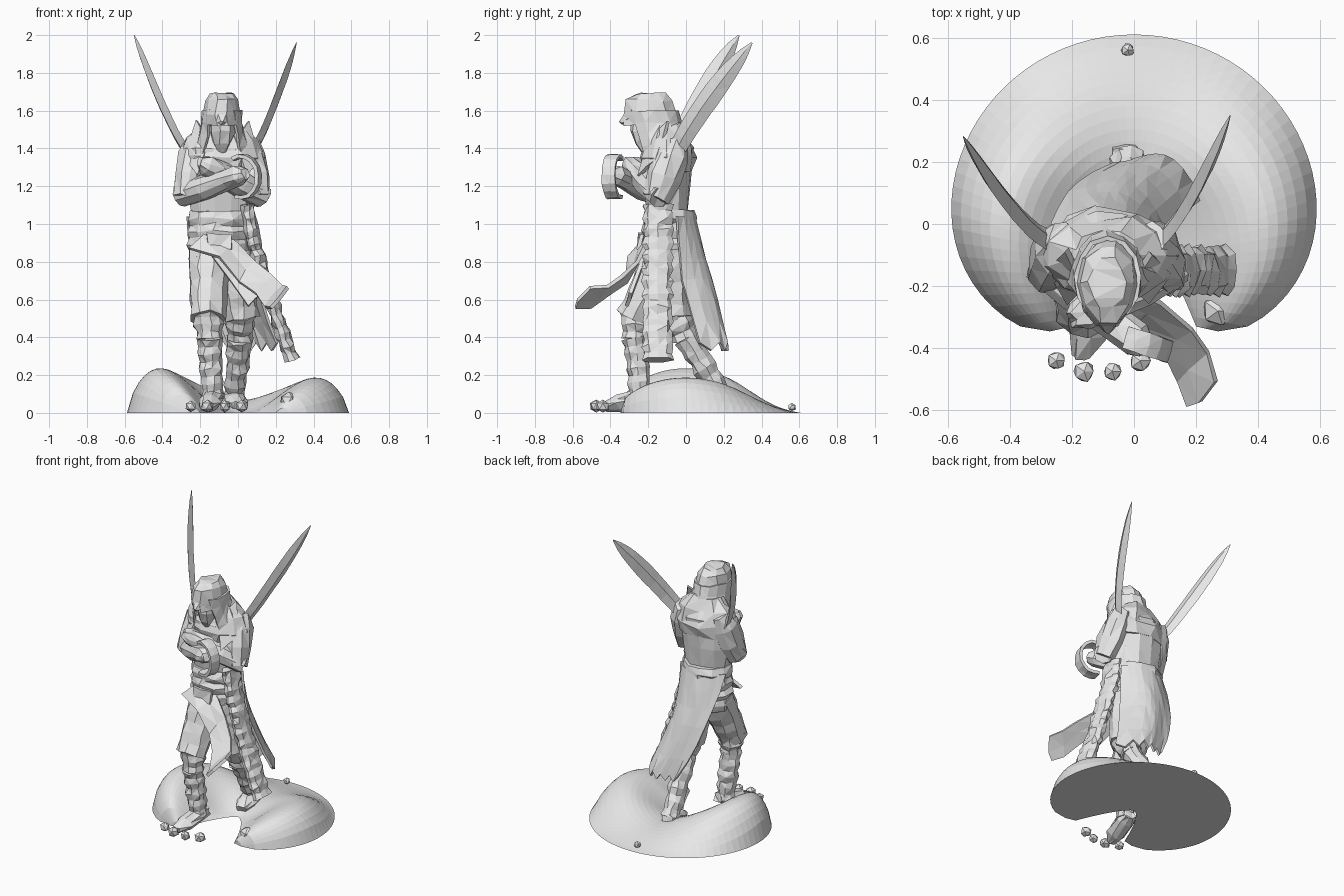
import bpy, bmesh, math, random
from mathutils import Vector
from math import sin, cos, pi, tau

random.seed(4)
default_cube = bpy.data.objects.get("Cube")
if default_cube:
    bpy.data.objects.remove(default_cube)

GREY = (0.8, 0.8, 0.8, 1)
material = bpy.data.materials.new("plain grey")
material.use_nodes = True
material.diffuse_color = GREY
material.node_tree.nodes["Principled BSDF"].inputs["Base Color"].default_value = GREY


def finish(name, bm):
    """Turn a bmesh into a flat shaded object with the shared material."""
    bmesh.ops.triangulate(bm, faces=bm.faces[:])
    bmesh.ops.recalc_face_normals(bm, faces=bm.faces[:])
    mesh = bpy.data.meshes.new(name)
    bm.to_mesh(mesh)
    bm.free()
    mesh.materials.append(material)
    obj = bpy.data.objects.new(name, mesh)
    bpy.context.collection.objects.link(obj)
    return obj


def skin(name, rings, closed=True, jitter=0.0):
    """Bridge rows of points; closed rows become a capped solid."""
    bm = bmesh.new()
    rows = []
    for ring in rings:
        row = []
        for point in ring:
            noise = Vector([random.uniform(-jitter, jitter) for axis in "xyz"])
            row.append(bm.verts.new(Vector(point) + noise))
        rows.append(row)
    count = len(rows[0])
    for low, high in zip(rows, rows[1:]):
        for i in range(count if closed else count - 1):
            j = (i + 1) % count
            bm.faces.new((low[i], low[j], high[j], high[i]))
    if closed:
        bm.faces.new(rows[0])
        bm.faces.new(rows[-1])
    return finish(name, bm)


def tube(name, centres, radii, flat=1, sides=9, jitter=0.007, ref=(1, 0, 0)):
    """Elliptical rings along a path; flat scales the radius across ref."""
    centres = [Vector(c) for c in centres]
    rings = []
    for i, (centre, radius) in enumerate(zip(centres, radii)):
        after = centres[min(i + 1, len(centres) - 1)]
        before = centres[max(i - 1, 0)]
        along = (after - before).normalized()
        u = Vector(ref)
        u = (u - along * u.dot(along)).normalized()
        v = along.cross(u) * flat
        angles = [tau * k / sides for k in range(sides)]
        rings.append([centre + (u * cos(a) + v * sin(a)) * radius for a in angles])
    return skin(name, rings, True, jitter)


def column(name, x, y, flat, profile, sides=11, jitter=0.008):
    """An upright tube from (height, radius) pairs."""
    centres = [(x, y, z) for z, radius in profile]
    return tube(name, centres, [radius for z, radius in profile], flat, sides, jitter)


def wrapped(name, start, end, r_start, r_end, bands, dip=0.87, flat=1):
    """A limb between two joints with a pulsing radius, like bound cloth."""
    steps = [i / (2 * bands) for i in range(2 * bands + 1)]
    radii = [(r_start + (r_end - r_start) * t) * (dip if i % 2 else 1) for i, t in enumerate(steps)]
    return tube(name, [start.lerp(end, t) for t in steps], radii, flat)


def cloth(name, rows, thickness=0.015, jitter=0.006):
    """A thin crumpled sheet through rows of points."""
    obj = skin(name, rows, False, jitter)
    solid = obj.modifiers.new("thickness", "SOLIDIFY")
    solid.thickness = thickness
    solid.offset = 0
    return obj


def ribbon(name, path, half, thickness=0.02, jitter=0.008):
    """A strip of cloth with a constant half width vector."""
    half = Vector(half)
    rows = [[Vector(p) + half * side for side in (-1, 0, 1)] for p in path]
    return cloth(name, rows, thickness, jitter)


def pebble(name, position, radius):
    bm = bmesh.new()
    bmesh.ops.create_icosphere(bm, subdivisions=1, radius=radius)
    for vert in bm.verts:
        vert.co = vert.co * random.uniform(0.8, 1) + Vector(position)
    finish(name, bm)


# Horseshoe mound, open at the front, with the left and right humps highest
sections = []
stations = 60
reach = math.radians(133)
for i in range(stations + 1):
    t = 2 * i / stations - 1
    angle = reach * t
    sideways = sin(angle) ** 2
    taper = math.sqrt(max(0, 1 - t ** 8))
    inner = Vector((0.2 * t * abs(t), -0.33 * abs(t) ** 3, 0))
    outer = Vector((0.595 * sin(angle), 0.02 + 0.59 * cos(angle), 0))
    outer = inner.lerp(outer, 0.3 + 0.7 * taper)
    height = (0.07 + 0.145 * sideways - 0.025 * sin(angle)) * (0.2 + 0.8 * taper)
    power = 0.65 + max(0, outer.y)
    section = []
    for k in range(17):
        v = k / 16
        point = inner.lerp(outer, v)
        point.z = height * max(0, sin(pi * v ** (0.8 + 0.8 * sideways))) ** power
        section.append(point)
    sections.append(section)
skin("sand_mound", sections)

# Loose stones
for i in range(4):
    pebble(f"front_stone_{i}", (0.09 * i - 0.25, -0.44 - 0.04 * sin(pi * i / 3), 0.035), 0.035 + 0.005 * (i % 2))
pebble("back_stone", (-0.02, 0.56, 0.03), 0.025)
pebble("tip_rock", (0.27, -0.28, 0.06), 0.06)

# Legs: one planted forward, one trailing
legs = {
    "right": [(-0.15, -0.1, 0.85), (-0.16, -0.28, 0.5), (-0.13, -0.24, 0.08), (-0.17, -0.43, 0.03)],
    "left": [(-0.03, -0.1, 0.85), (0.02, -0.07, 0.5), (-0.02, 0.2, 0.08), (0, 0.04, 0.04)],
}
for side, joints in legs.items():
    hip, knee, ankle, toe = [Vector(j) for j in joints]
    cuff = knee.lerp(ankle, 0.25)
    wrapped(side + "_trouser", hip, knee, 0.12, 0.095, 3, 0.95)
    wrapped(side + "_knee_cuff", knee.lerp(hip, 0.1), cuff, 0.095, 0.07, 2)
    wrapped(side + "_boot", cuff, ankle, 0.07, 0.06, 4)
    heel = ankle.lerp(toe, -0.3)
    tube(side + "_foot", [heel, ankle, ankle.lerp(toe, 0.6), toe], [0.04, 0.06, 0.06, 0.03], 0.8)

# Torso and shoulder mantle
column("torso", -0.1, -0.1, 0.72,
       [(0.76, 0.13), (0.9, 0.16), (1.05, 0.15), (1.2, 0.18), (1.4, 0.19), (1.5, 0.1)])
column("mantle", -0.085, -0.1, 0.65,
       [(1.28, 0.2), (1.36, 0.23), (1.45, 0.19), (1.53, 0.11)], jitter=0.012)

# Waist wraps and belt flap
for i in range(4):
    z = 0.82 + 0.07 * i
    column(f"waist_wrap_{i}", -0.1, -0.09, 0.85, [(z - 0.04, 0.16), (z, 0.173), (z + 0.04, 0.155)])
ribbon("belt_flap", [(-0.1, -0.24, 0.95), (-0.1, -0.25, 0.87)], (0.06, 0, 0))

# Coat tail sweeping back and to the left, with a ragged hem
columns = 10
rows = 6
tail = []
for i in range(rows + 1):
    t = i / rows
    row = []
    for j in range(columns + 1):
        s = 2 * j / columns - 1
        ragged = 0.04 * (j % 2) if i == rows else 0
        wrap = 0.09 + 0.06 * s * min(1, 2 * t)
        row.append((0.17 * t * t - 0.1 + s * (0.17 - 0.03 * t),
                    0.04 + 0.18 * t - s * s * wrap,
                    1.04 - 0.67 * t - ragged))
    tail.append(row)
cloth("coat_tail", tail, 0.015, 0.003)

# Quilted strip hanging at the left side
ribs = 24
steps = [i / ribs for i in range(ribs + 1)]
tube("side_strip", [(0.05 + 0.24 * t ** 1.35, -0.15, 1.1 - 0.82 * t) for t in steps],
     [0.036 if i % 2 else 0.042 for i in range(ribs + 1)], 2)

# Blowing sash and the cloth it hangs from
ribbon("sash", [(-0.2, -0.2, 0.93), (-0.06, -0.25, 0.86), (0.05, -0.29, 0.74), (0.14, -0.37, 0.67),
                (0.19, -0.46, 0.61), (0.22, -0.56, 0.61)], (0.045, 0.04, 0.05), 0.02, 0.014)
ribbon("front_drape", [(-0.1, -0.23, 0.87), (0, -0.25, 0.74), (0.09, -0.3, 0.6)], (0.04, 0.01, 0.04))

# Crossed arms and lapels
middle = -0.085
hands = {"right": (-1, (0.04, -0.4, 1.27)), "left": (1, (-0.2, -0.31, 1.33))}
for side, (out, grip) in hands.items():
    shoulder = Vector((middle + out * 0.14, -0.05, 1.44))
    elbow = Vector((middle + out * 0.19, -0.15, 1.16))
    hand = Vector(grip)
    upper = [shoulder.lerp(elbow, t) for t in (0, 0.3, 0.7, 1.1)]
    tube(side + "_upper_arm", upper, [0.05, 0.08, 0.08, 0.06], 1.2)
    fore = [elbow.lerp(hand, t) for t in (-0.1, 0.3, 0.7, 0.9, 1)]
    tube(side + "_forearm", fore, [0.06, 0.07, 0.06, 0.055, 0.03], ref=(0, 0, 1))
    collar = Vector((middle + out * 0.1, -0.14, 1.5))
    chest = Vector((middle + out * 0.16, -0.2, 1.3))
    ribbon(side + "_lapel", [collar, collar.lerp(chest, 0.5), chest], (out * 0.035, 0.05, 0.04))

# Curved hand guard
arc = [math.radians(a) for a in range(-110, 121, 23)]
ribbon("hand_guard", [(0.02 + 0.09 * cos(a), -0.38 - 0.03 * cos(a), 1.25 + 0.11 * sin(a)) for a in arc],
       (0.01, 0.035, 0), 0.02, 0.003)

# Hooded head
column("face", middle, -0.21, 1.2, [(1.6, 0.07), (1.49, 0.07), (1.42, 0.05), (1.37, 0.02)], 7)
column("hood_crown", middle, -0.19, 1.42, [(1.69, 0.06), (1.655, 0.09), (1.58, 0.1), (1.52, 0.1)], 10)
tube("hood_peak", [(middle, -0.26, 1.6), (middle, -0.34, 1.53)], [0.08, 0.02], 0.7, 6)
sweep = [math.radians(a) for a in range(-140, 141, 28)]
drape = []
for i in range(5):
    t = i / 4
    width = 0.1 + 0.06 * t * t
    drape.append([(middle + width * sin(a), 0.07 * t - 0.18 + 0.135 * cos(a), 1.6 - 0.25 * t) for a in sweep])
cloth("hood_drape", drape)

# Curved blades on the back
blades = {"right": (-0.25, -0.3, 0.34, 0.64), "left": (0.06, 0.25, 0.41, 0.6)}
for side, (start, spread, depth, rise) in blades.items():
    steps = [i / 12 for i in range(13)]
    path = [(start + spread * t ** 0.8, depth * t ** 1.2 - 0.06, 1.36 + rise * t) for t in steps]
    widths = [0.004 + (0.04 + 0.012 * sin(pi * t)) * (1 - t ** 8) for t in steps]
    tube(side + "_blade", path, widths, 0.35, 4, 0.001, (spread / 2, 0.8, -0.55))
